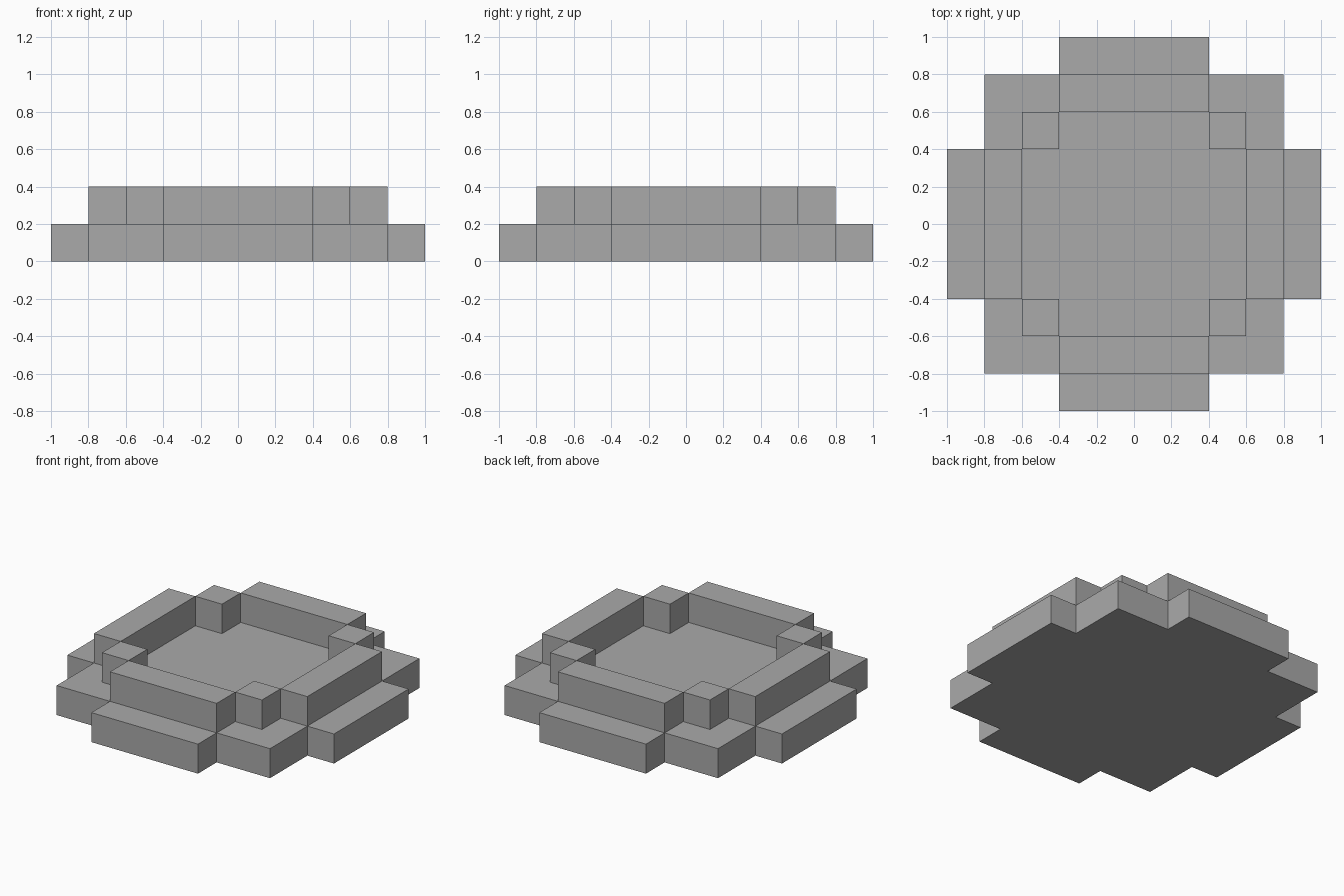
import bpy
import bmesh
from mathutils import Matrix, Vector

cube = bpy.data.objects.get("Cube")
if cube:
    bpy.data.objects.remove(cube, do_unlink=True)

STEP = 0.2  # height of one tier

stone = bpy.data.materials.new("grey_stone")
stone.use_nodes = True
stone.diffuse_color = (0.4, 0.4, 0.4, 1)
stone.node_tree.nodes["Principled BSDF"].inputs["Base Color"].default_value = stone.diffuse_color


def add_object(name, bm):
    bmesh.ops.recalc_face_normals(bm, faces=bm.faces)
    mesh = bpy.data.meshes.new(name)
    bm.to_mesh(mesh)
    bm.free()
    mesh.materials.append(stone)
    bpy.context.collection.objects.link(bpy.data.objects.new(name, mesh))


def add_block(name, centre, size, turn):
    bm = bmesh.new()
    bmesh.ops.create_cube(bm, size=1)
    bmesh.ops.transform(bm, matrix=turn @ Matrix.Translation(centre) @ Matrix.Diagonal((*size, 1)),
                        verts=bm.verts)
    add_object(name, bm)


# Quarter turns, starting from the left (+x) side
turns = [Matrix(((1, 0), (0, 1))), Matrix(((0, -1), (1, 0))),
         Matrix(((-1, 0), (0, -1))), Matrix(((0, 1), (-1, 0)))]

# Stepped base slab: one quarter of the outline repeated around the centre
quarter = [(1, -0.4), (1, 0.4), (0.8, 0.4), (0.8, 0.8), (0.4, 0.8)]
bm = bmesh.new()
outline = [bm.verts.new((*(t @ Vector(p)), 0)) for t in turns for p in quarter]
floor = bm.faces.new(outline)
raised = bmesh.ops.extrude_face_region(bm, geom=[floor], use_keep_orig=True)
bmesh.ops.translate(bm, vec=(0, 0, STEP),
                    verts=[g for g in raised["geom"] if isinstance(g, bmesh.types.BMVert)])
add_object("base_slab", bm)

# Rim walls with a small post in each corner
walls = ["left", "back", "right", "front"]
corners = ["back_left", "back_right", "front_right", "front_left"]
for t, wall, corner in zip(turns, walls, corners):
    turn = t.to_4x4()
    add_block(wall + "_wall", (0.7, 0, 1.5 * STEP), (STEP, 0.8, STEP), turn)
    add_block(corner + "_post", (0.5, 0.5, 1.5 * STEP), (STEP, STEP, STEP), turn)
